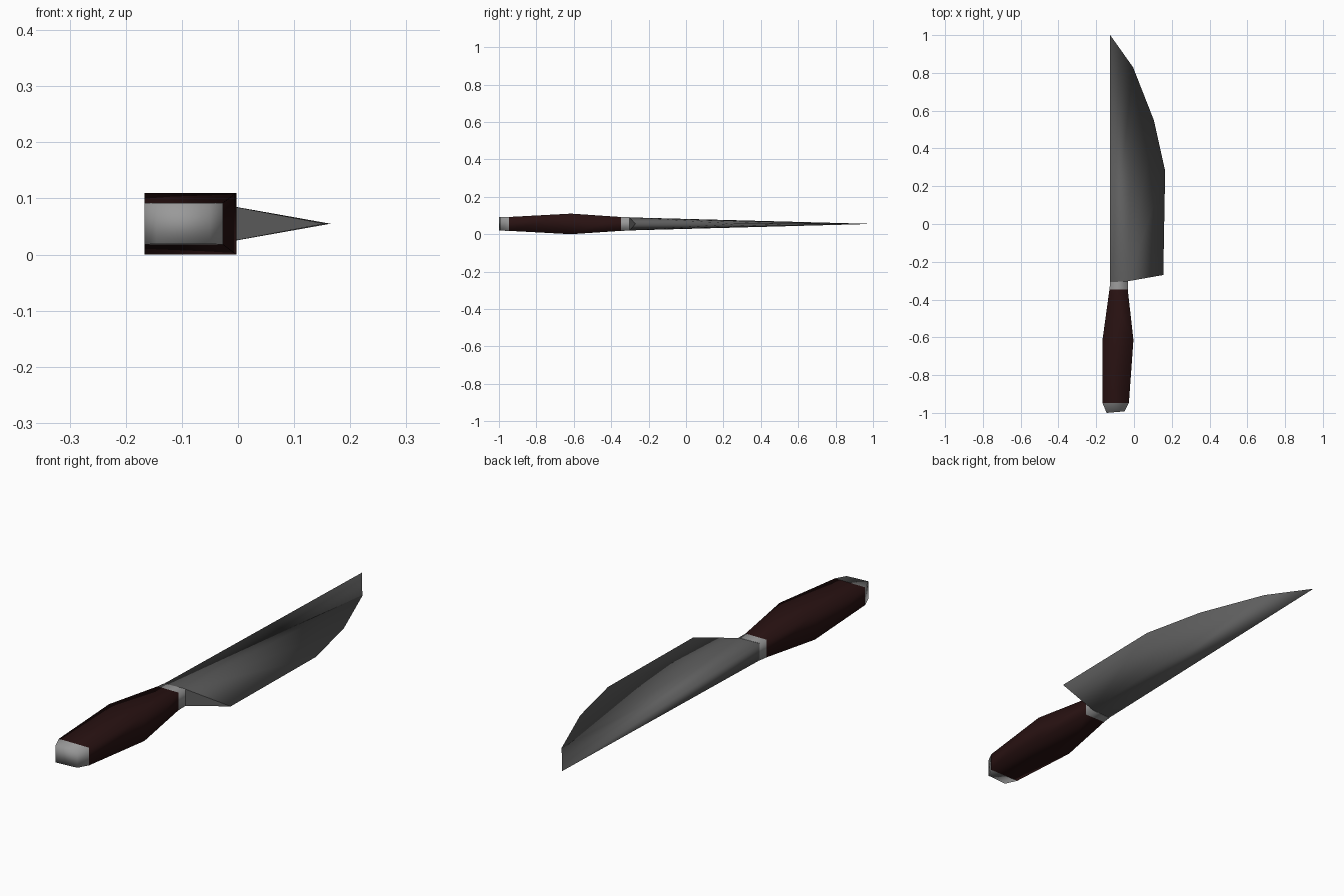
import bpy, bmesh

if "Cube" in bpy.data.objects:
    bpy.data.objects.remove(bpy.data.objects["Cube"])

ZC = 0.055  # mid height of the knife


def material(name, rgb):
    m = bpy.data.materials.new(name)
    m.diffuse_color = (*rgb, 1)
    m.use_nodes = True
    m.node_tree.nodes["Principled BSDF"].inputs["Base Color"].default_value = m.diffuse_color
    return m


steel = material("blade_steel", (0.11, 0.11, 0.11))
bright = material("bright_steel", (0.32, 0.32, 0.32))
wood = material("dark_red_wood", (0.022, 0.006, 0.006))


def make(name, verts, faces, mat, flat=()):
    mesh = bpy.data.meshes.new(name)
    mesh.from_pydata(verts, [], faces)
    bm = bmesh.new()
    bm.from_mesh(mesh)
    bmesh.ops.recalc_face_normals(bm, faces=bm.faces)
    for i, f in enumerate(bm.faces):
        f.smooth = i not in flat
    bm.to_mesh(mesh)
    bm.free()
    mesh.materials.append(mat)
    ob = bpy.data.objects.new(name, mesh)
    bpy.context.collection.objects.link(ob)
    return ob


def loft(name, sections, mat, flat_ends=True):
    """Rectangular sections (y at left, y at right, x left, x right, half height)."""
    verts, faces = [], []
    for yl, yr, x0, x1, h in sections:
        verts += [(x0, yl, ZC - h), (x1, yr, ZC - h), (x1, yr, ZC + h), (x0, yl, ZC + h)]
    n = len(sections)
    for s in range(n - 1):
        for k in range(4):
            a, b = s * 4 + k, s * 4 + (k + 1) % 4
            faces.append((a, b, b + 4, a + 4))
    faces += [(0, 1, 2, 3), tuple(range(4 * n - 4, 4 * n))]
    last = len(faces)
    flat = (last - 2, last - 1) if flat_ends else (last - 1,)
    return make(name, verts, faces, mat, flat)


# Handle, pommel and ferrule
loft("handle", [(-0.947, -0.947, -0.167, -0.027, 0.037),
                (-0.615, -0.615, -0.167, -0.003, 0.055),
                (-0.347, -0.347, -0.130, -0.033, 0.037)], wood)
loft("pommel", [(-1.0, -0.992, -0.145, -0.05, 0.036),
                (-0.947, -0.947, -0.167, -0.027, 0.037)], bright, False)
loft("ferrule", [(-0.347, -0.347, -0.130, -0.033, 0.037),
                 (-0.308, -0.303, -0.126, -0.032, 0.036)], bright)

# Blade: thick spine strip, then a wedge running out to the cutting edge
H = 0.035
blade = [(-0.126, -0.308, ZC + H), (-0.126, -0.308, ZC - H),   # spine base
         (-0.032, -0.303, ZC + H), (-0.032, -0.303, ZC - H),   # ridge base
         (-0.126, 1.0, ZC), (-0.005, 0.83, ZC),                # tip, ridge end
         (0.105, 0.55, ZC), (0.165, 0.28, ZC), (0.155, -0.27, ZC)]
faces = [(2, 8, 3), (0, 2, 3, 1), (0, 1, 4)]
for s, r in ((0, 2), (1, 3)):
    faces += [(s, r, 5), (s, 5, 4), (r, 8, 7), (r, 7, 6), (r, 6, 5)]
make("blade", blade, faces, steel, flat=(0, 1))
